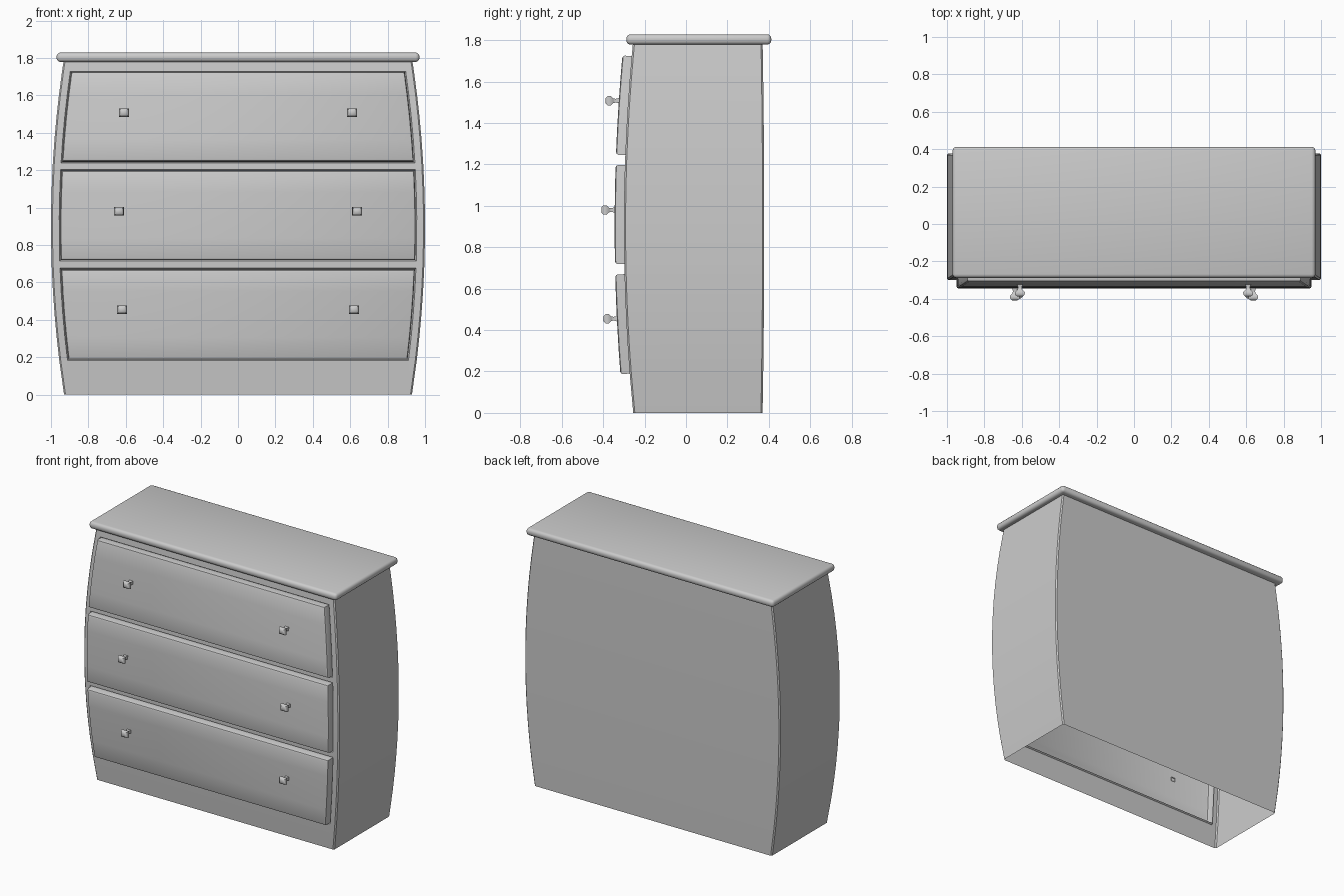
import bpy, bmesh

if "Cube" in bpy.data.objects:
    bpy.data.objects.remove(bpy.data.objects["Cube"])


# Shared bowed profile: every width and depth swells towards mid height
def bow(z):
    return 1 - ((z - 0.9) / 0.9) ** 2


def half_width(z):
    return 0.93 + 0.07 * bow(z)


def front_y(z):
    return -(0.255 + 0.045 * bow(z))


def finish(name, bm, angle=0.6):
    bmesh.ops.recalc_face_normals(bm, faces=bm.faces[:])
    me = bpy.data.meshes.new(name)
    bm.to_mesh(me)
    bm.free()
    ob = bpy.data.objects.new(name, me)
    bpy.context.collection.objects.link(ob)
    bpy.ops.object.select_all(action='DESELECT')
    ob.select_set(True)
    bpy.context.view_layer.objects.active = ob
    bpy.ops.object.shade_smooth_by_angle(angle=angle)
    return ob


def loft(bm, rings):
    """Bridge closed rings; returns faces[row][segment]."""
    vs = [[bm.verts.new(p) for p in r] for r in rings]
    n = len(vs[0])
    return [[bm.faces.new((a[i], a[(i + 1) % n], b[(i + 1) % n], b[i]))
             for i in range(n)] for a, b in zip(vs, vs[1:])]


# Carcass: open-bottomed bowed shell
GAP = 0.006
drawers = [(0.19, 0.67), (0.72, 1.197), (1.245, 1.723)]
STEPS = 4
zs, drawer_rows = [0.0], []
for lo, hi in drawers:
    lo, hi = lo - GAP, hi + GAP
    drawer_rows.append(range(len(zs), len(zs) + STEPS))
    zs += [lo + (hi - lo) * i / STEPS for i in range(STEPS + 1)]
zs.append(1.785)


def body_ring(z):
    w, f, k, c = half_width(z), front_y(z), 0.37 + 0.008 * bow(z), 0.008
    d = w - 0.05 + GAP
    return [(x, y, z) for x, y in (
        (-w + c, f), (-d, f), (d, f), (w - c, f), (w, f + c),
        (w, k - c), (w - c, k), (-w + c, k), (-w, k - c), (-w, f + c))]


bm = bmesh.new()
faces = loft(bm, [body_ring(z) for z in zs])
bm.normal_update()
# Drawer fronts: shadow groove, then a raised panel with rounded rim
for rows in drawer_rows:
    panel = [faces[r][1] for r in rows]
    for thick, depth in ((GAP, -0.012), (0.0, 0.045), (0.004, 0.008), (0.008, 0.004)):
        bmesh.ops.inset_region(bm, faces=panel, thickness=thick, depth=depth,
                               use_boundary=True, use_even_offset=True)
        bm.normal_update()
finish("chest_body_with_drawers", bm)

# Top board with rounded edges
bm = bmesh.new()
bmesh.ops.create_cube(bm, size=1)
for v in bm.verts:
    v.co = (v.co.x * 1.94, v.co.y * 0.70 + 0.062, v.co.z * 0.05 + 1.804)
bmesh.ops.bevel(bm, geom=bm.edges[:], offset=0.02, segments=3,
                profile=0.5, affect='EDGES')
finish("top_board", bm)

# Square knobs: (distance from drawer front, half size)
PROFILE = [(-0.005, 0.014), (0.015, 0.009), (0.027, 0.011),
           (0.040, 0.023), (0.054, 0.022), (0.064, 0.012)]
for name, x0, z0 in (("lower", 0.62, 0.455), ("middle", 0.637, 0.98), ("upper", 0.61, 1.508)):
    for side, s in (("left", -1), ("right", 1)):
        y0 = front_y(z0) - 0.045
        bm = bmesh.new()
        rows = loft(bm, [[(s * x0 + sx * r * 1.15, y0 - t, z0 + sz * r)
                          for sx, sz in ((-1, -1), (1, -1), (1, 1), (-1, 1))]
                         for t, r in PROFILE])
        bm.verts.ensure_lookup_table()
        bm.faces.new(bm.verts[-4:])
        finish(f"{name}_{side}_knob", bm, 0.9)
